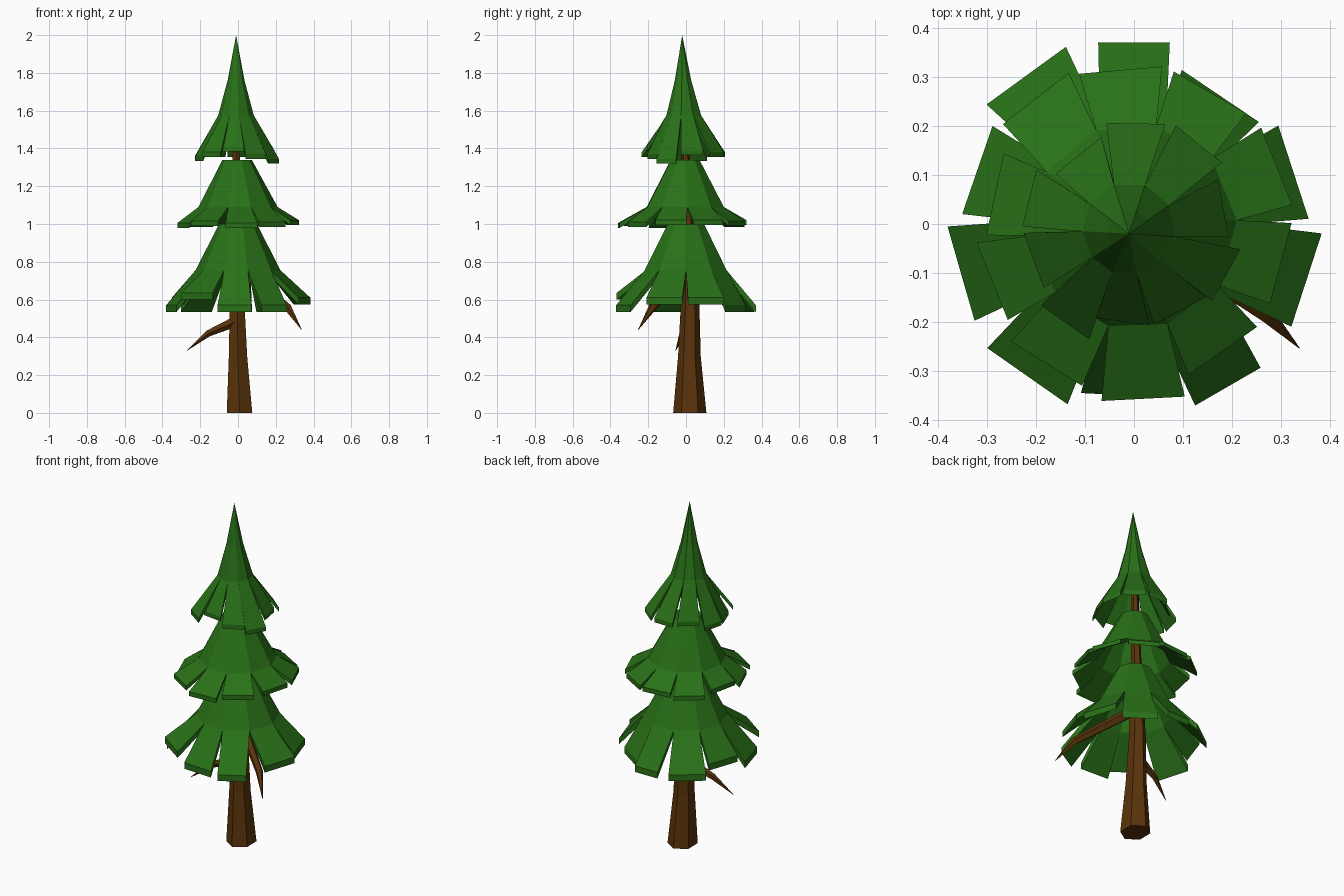
import bpy, bmesh
from math import sin, cos, radians, pi
from mathutils import Vector

if "Cube" in bpy.data.objects:
    bpy.data.objects.remove(bpy.data.objects["Cube"])


def material(name, rgb):
    m = bpy.data.materials.new(name)
    m.diffuse_color = (*rgb, 1)
    m.use_nodes = True
    m.node_tree.nodes["Principled BSDF"].inputs["Base Color"].default_value = m.diffuse_color
    return m


GREEN = material("needles", (0.022, 0.165, 0.009))
BROWN = material("bark", (0.1, 0.033, 0.003))


def finish(bm, name, mat):
    mesh = bpy.data.meshes.new(name)
    bm.to_mesh(mesh)
    bm.free()
    ob = bpy.data.objects.new(name, mesh)
    mesh.materials.append(mat)
    bpy.context.collection.objects.link(ob)
    return ob


def limb(name, path, sides, upright=False, turn=0.0):
    """Tapered tube through (x, y, z, rx, ry) points."""
    bm = bmesh.new()
    rings = []
    pts = [Vector(p[:3]) for p in path]
    for k, (x, y, z, rx, ry) in enumerate(path):
        d = (pts[min(k + 1, len(pts) - 1)] - pts[max(k - 1, 0)]).normalized()
        if upright:
            u, v = Vector((1, 0, 0)), Vector((0, 1, 0))
        else:
            u = Vector((0, 0, 1)).cross(d).normalized()
            v = d.cross(u)
        rings.append([bm.verts.new(pts[k] + u * rx * cos(2 * pi * i / sides + turn)
                                   + v * ry * sin(2 * pi * i / sides + turn))
                      for i in range(sides)])
    for a, b in zip(rings, rings[1:]):
        for i in range(sides):
            j = (i + 1) % sides
            bm.faces.new((a[i], a[j], b[j], b[i]))
    bm.faces.new(rings[0][::-1])
    bm.faces.new(rings[-1])
    bmesh.ops.recalc_face_normals(bm, faces=bm.faces)
    return finish(bm, name, BROWN)


def tier(name, rings, flaps, half, thick):
    """Hollow cone of (x, y, radius, z) rings ending in (angle, radius, z[, half width]) flaps."""
    bm = bmesh.new()
    n = len(flaps)
    ang = [radians(f[0]) for f in flaps]
    edge = [(ang[i] + ang[i - 1] - (2 * pi if i == 0 else 0)) / 2 for i in range(n)]

    def shell(inset, drop):
        loops = [[bm.verts.new((x + max(r - inset, 0) * cos(a), y + max(r - inset, 0) * sin(a),
                                z - drop / 2)) for a in edge] for x, y, r, z in rings]
        tips = []
        for a, (_, r, z, *w) in zip(ang, flaps):
            h = w[0] if w else half
            tips.append([bm.verts.new((r * cos(a) - s * sin(a), r * sin(a) + s * cos(a), z - drop))
                         for s in (-h, h)])
        return loops, tips

    outer, tips_o = shell(0, 0)
    inner, tips_i = shell(thick * 0.6, thick)
    for i in range(n):
        j = (i + 1) % n
        # cone walls
        for loops in (outer, inner):
            for up, low in zip(loops, loops[1:]):
                bm.faces.new((up[i], low[i], low[j], up[j]))
        # separate hanging flaps with closed rims
        top = [outer[-1][i], *tips_o[i], outer[-1][j]]
        bot = [inner[-1][i], *tips_i[i], inner[-1][j]]
        bm.faces.new(top)
        bm.faces.new(bot)
        for k in range(3):
            bm.faces.new((top[k], bot[k], bot[k + 1], top[k + 1]))
    bmesh.ops.remove_doubles(bm, verts=bm.verts, dist=0.0005)
    bmesh.ops.recalc_face_normals(bm, faces=bm.faces)
    finish(bm, name, GREEN)


# trunk
limb("trunk", [(0.008, 0.02, 0, 0.078, 0.088), (0, 0.018, 0.3, 0.056, 0.06),
               (-0.005, 0.022, 0.6, 0.044, 0.048), (-0.008, 0.01, 1.0, 0.03, 0.032),
               (-0.01, -0.01, 1.6, 0.016, 0.016)], 6, True, pi / 6)

# bare branches
limb("left_branch", [(0, 0.01, 0.49, 0.026, 0.03), (-0.16, -0.02, 0.42, 0.016, 0.018),
                     (-0.27, -0.055, 0.33, 0.001, 0.001)], 5)
limb("right_branch", [(0, 0, 0.76, 0.03, 0.03), (0.265, -0.18, 0.555, 0.02, 0.022),
                      (0.337, -0.253, 0.44, 0.001, 0.001)], 5)

# foliage tiers
tier("bottom_tier", [(0, 0, 0.03, 1.0), (0, 0, 0.10, 1.0), (0, 0, 0.225, 0.755)],
     [(18, .342, .61, .1), (56, .315, .57, .095), (90, .37, .57, .073), (126, .374, .57, .1),
      (161, .338, .61, .095), (196, .367, .57, .1), (235, .379, .635, .1), (267, .35, .57, .09),
      (300, .383, .57, .077), (342, .37, .61, .1)], 0.092, 0.036)
tier("middle_tier", [(0, 0, 0.03, 1.34), (-0.005, -0.005, 0.078, 1.34), (0, -0.005, 0.21, 1.09)],
     [(22, .314, 1.02), (60, .31, 1.015), (95, .315, 1.02), (128, .325, 1.01), (168, .29, 1.02),
      (202, .312, 1.005), (238, .336, 1.015), (273, .357, 1.005), (305, .316, 1.01),
      (345, .31, 1.02)], 0.085, 0.026)
tier("top_tier", [(-0.01, -0.02, 0, 2.0), (-0.01, -0.015, 0.045, 1.76), (-0.01, -0.01, 0.095, 1.575)],
     [(10, .185, 1.39), (51, .21, 1.38), (89, .205, 1.38), (129, .18, 1.38), (166, .22, 1.36),
      (200, .218, 1.36), (235, .245, 1.38), (262, .20, 1.41), (298, .20, 1.37),
      (331, .215, 1.345)], 0.06, 0.026)
